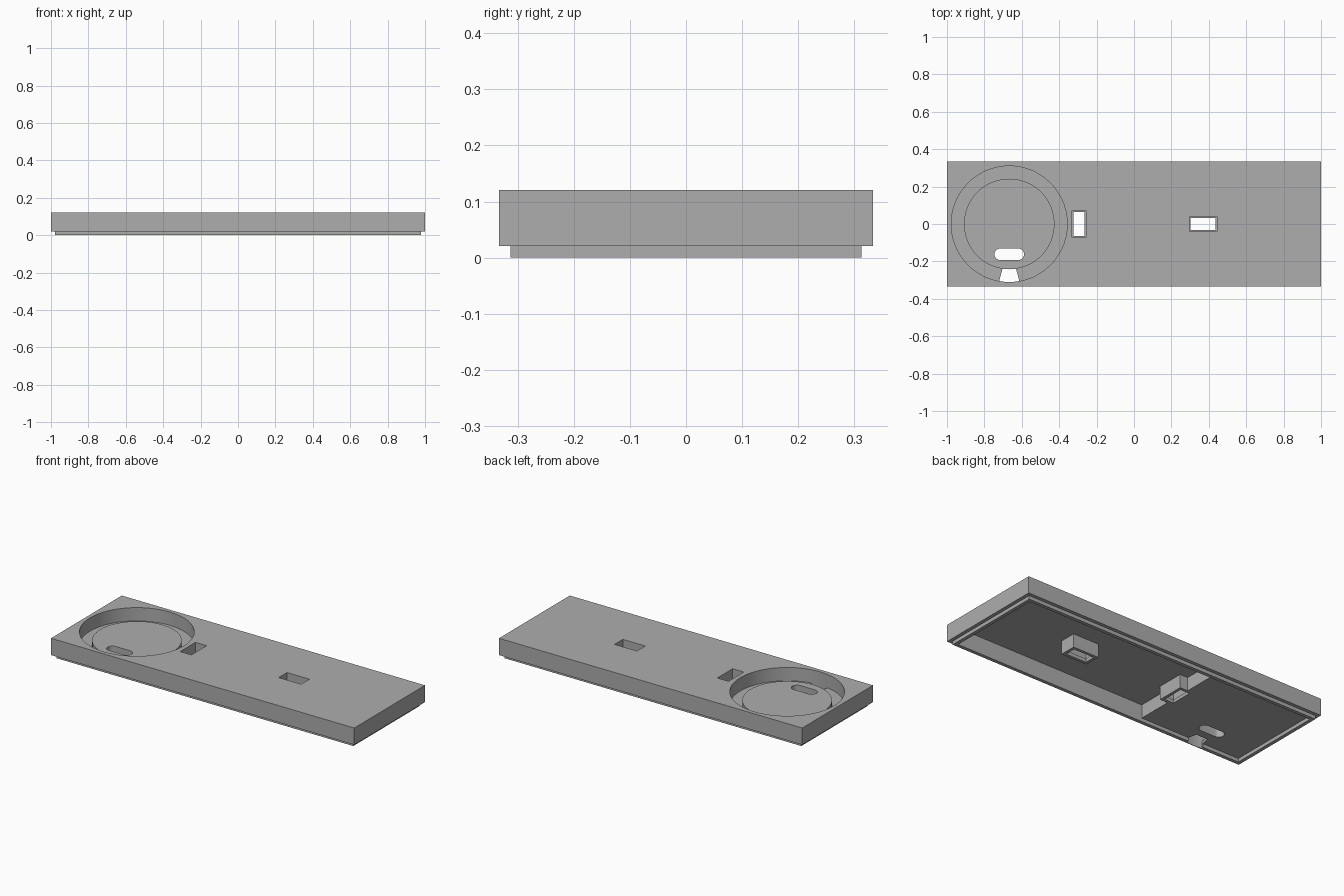
import bpy, bmesh
from math import cos, sin, radians

if "Cube" in bpy.data.objects:
    bpy.data.objects.remove(bpy.data.objects["Cube"], do_unlink=True)

grey = bpy.data.materials.new("mid_grey")
grey.use_nodes = True
colour = (0.42, 0.42, 0.42, 1)
grey.diffuse_color = colour
grey.node_tree.nodes["Principled BSDF"].inputs["Base Color"].default_value = colour

HALF_X, HALF_Y = 1.0, 0.3333
STEP = 0.0208            # lip, plate and wall thickness
TOP = 0.121
CEILING = TOP - STEP
DIAL_X = -0.667
DIAL_R, DISC_R = 0.31, 0.242


def arc(cx, cy, r, start, end, step=5):
    return [(cx + r * cos(radians(a)), cy + r * sin(radians(a)))
            for a in range(start, end + 1, step)]


def prism(name, outline, z0, z1):
    """Extrude a counter-clockwise outline from z0 to z1."""
    bm = bmesh.new()
    face = bm.faces.new([bm.verts.new((x, y, z0)) for x, y in outline])
    top = bmesh.ops.extrude_face_region(bm, geom=[face])["geom"]
    verts = [v for v in top if isinstance(v, bmesh.types.BMVert)]
    bmesh.ops.translate(bm, vec=(0, 0, z1 - z0), verts=verts)
    bmesh.ops.recalc_face_normals(bm, faces=bm.faces)
    mesh = bpy.data.meshes.new(name)
    bm.to_mesh(mesh)
    bm.free()
    mesh.materials.append(grey)
    ob = bpy.data.objects.new(name, mesh)
    bpy.context.collection.objects.link(ob)
    return ob


def box(name, x0, x1, half_y, z0, z1):
    return prism(name, [(x0, -half_y), (x1, -half_y), (x1, half_y), (x0, half_y)], z0, z1)


def combine(base, tool, operation):
    """Apply a boolean and remove the tool object."""
    mod = base.modifiers.new(tool.name, "BOOLEAN")
    mod.operation, mod.object, mod.solver = operation, tool, "EXACT"
    bpy.context.view_layer.objects.active = base
    bpy.ops.object.modifier_apply(modifier=mod.name)
    bpy.data.objects.remove(tool, do_unlink=True)


def add(tool):
    combine(cover, tool, "UNION")


def cut(tool):
    combine(cover, tool, "DIFFERENCE")


# Cover plate with a stepped-in lip, hollow underneath
cover = box("cover_plate", -HALF_X, HALF_X, HALF_Y, STEP, TOP)
add(box("lip", -HALF_X + STEP, HALF_X - STEP, HALF_Y - STEP, 0, 0.06))
inset = 2 * STEP
cut(box("cavity", -HALF_X + inset, HALF_X - inset, HALF_Y - inset, -0.1, CEILING))

# Solid block that carries the round recess
add(box("dial_block", -HALF_X + STEP / 2, -0.298, HALF_Y - STEP / 2, STEP, CEILING + 0.01))

# Tubes around the two rectangular openings: centre x, half length, half width
openings = [(-0.294, 0.037, 0.072), (0.37, 0.074, 0.039)]
WALL, LEDGE = 0.0104, 0.007
for cx, hx, hy in openings:
    add(box("tube", cx - hx - WALL, cx + hx + WALL, hy + WALL, STEP, CEILING + 0.01))

# Round recess, cable notch and raised centre disc
cut(prism("recess", arc(DIAL_X, 0, DIAL_R, 0, 355), 2 * STEP, 0.3))
cut(prism("notch", [(DIAL_X, -0.1)] + arc(DIAL_X, 0, DIAL_R, -100, -80), -0.1, 0.08))
add(prism("disc", arc(DIAL_X, 0, DISC_R, 0, 355), STEP, 0.071))

# Rounded slot through the disc
SLOT_Y, SLOT_R, SLOT_HALF = -0.162, 0.031, 0.048
slot = (arc(DIAL_X + SLOT_HALF, SLOT_Y, SLOT_R, -90, 90, 10)
        + arc(DIAL_X - SLOT_HALF, SLOT_Y, SLOT_R, 90, 270, 10))
cut(prism("slot", slot, -0.1, 0.2))

# Rectangular openings with a small ledge at the bottom
for cx, hx, hy in openings:
    cut(box("opening", cx - hx, cx + hx, hy, 2 * STEP, 0.3))
    cut(box("opening_end", cx - hx + LEDGE, cx + hx - LEDGE, hy - LEDGE, -0.1, 0.1))

bpy.ops.object.select_all(action="DESELECT")
cover.select_set(True)
bpy.context.view_layer.objects.active = cover
bpy.ops.object.shade_smooth_by_angle(angle=radians(30))
